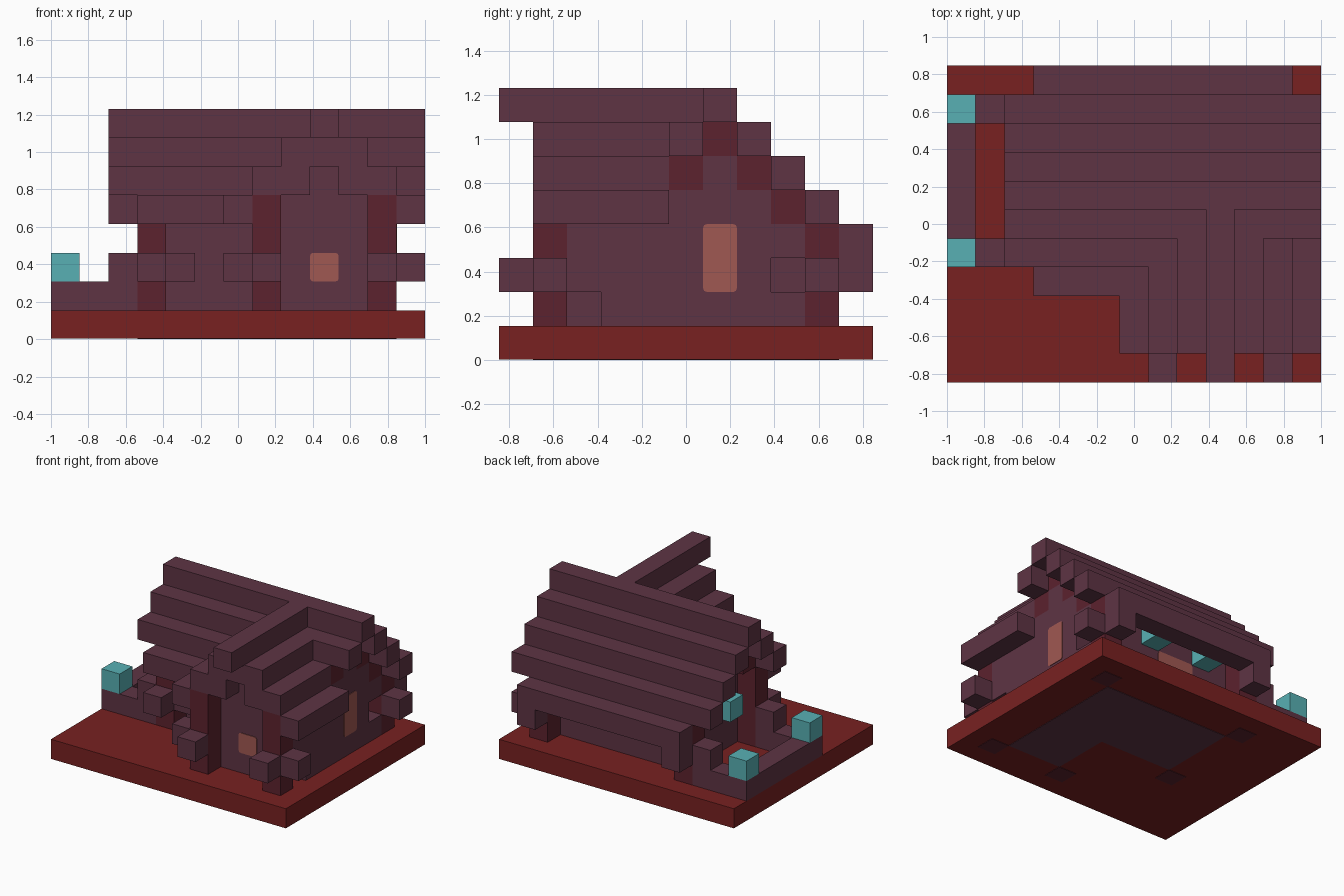
import bpy, bmesh
from mathutils import Matrix, Vector

cube = bpy.data.objects.get("Cube")
if cube:
    bpy.data.objects.remove(cube)

U = 2 / 13                       # one block
ORIGIN = Vector((-1, -5.5 * U, 0))


def material(name, rgb):
    lin = [((c / 255 + 0.055) / 1.055) ** 2.4 for c in rgb] + [1]
    m = bpy.data.materials.new(name)
    m.use_nodes = True
    m.diffuse_color = lin
    m.node_tree.nodes["Principled BSDF"].inputs["Base Color"].default_value = lin
    return m


PLUM = material("plum planks", (94, 52, 68))
RED = material("red ground", (120, 33, 33))
DARK = material("dark log", (92, 34, 46))
ORANGE = material("orange pane", (160, 88, 82))
TEAL = material("teal lamp", (88, 176, 180))


def add_box(bm, lo, hi):
    a, b = ORIGIN + Vector(lo) * U, ORIGIN + Vector(hi) * U
    mat = Matrix.Translation((a + b) / 2) @ Matrix.Diagonal((*(b - a), 1))
    return bmesh.ops.create_cube(bm, size=1, matrix=mat)["verts"]


def finish(name, bm, mat):
    mesh = bpy.data.meshes.new(name)
    bm.to_mesh(mesh)
    bm.free()
    mesh.materials.append(mat)
    bpy.context.collection.objects.link(bpy.data.objects.new(name, mesh))


def blocks(name, mat, cells):
    """Each entry gives x, y, z as a block index or an inclusive (first, last) range."""
    bm = bmesh.new()
    for cell in cells:
        spans = [s if isinstance(s, tuple) else (s, s) for s in cell]
        add_box(bm, [s[0] for s in spans], [s[1] + 1 for s in spans])
    finish(name, bm, mat)


def pane(name, lo, hi, axis):
    """Thin window plate with rounded corners; axis is its normal."""
    bm = bmesh.new()
    add_box(bm, lo, hi)
    edges = [e for e in bm.edges
             if abs((e.verts[0].co - e.verts[1].co)[axis]) > 1e-4]
    bmesh.ops.bevel(bm, geom=edges, offset=0.018, segments=2, profile=0.5, affect='EDGES')
    finish(name, bm, ORANGE)


# Ground slab, with floor and post ends showing underneath
bm = bmesh.new()
add_box(bm, (0, 0, 0.02), (13, 11, 1))
finish("ground_slab", bm, RED)
bm = bmesh.new()
add_box(bm, (4, 5, 0), (11, 9, 0.04))
add_box(bm, (8, 2, 0), (11, 5, 0.04))
finish("floor_underside", bm, PLUM)

# Corner posts: x, y, top block
POSTS = [(3, 4, 4), (3, 9, 3), (11, 9, 3), (7, 1, 4), (11, 1, 4)]
bm = bmesh.new()
for x, y, top in POSTS:
    add_box(bm, (x, y, 0), (x + 1, y + 1, 0.04))
finish("post_ends", bm, DARK)
blocks("corner_posts", DARK, [(x, y, (1, top)) for x, y, top in POSTS])

# House body and front wing
blocks("main_walls", PLUM, [
    ((4, 10), (5, 8), (1, 4)), ((4, 10), (5, 7), 5), ((4, 10), 6, 6),
    ((4, 10), 4, 4)])
blocks("wing_walls", PLUM, [((8, 10), (2, 4), (1, 5)), (9, (2, 4), 6)])
blocks("left_wall", PLUM, [
    (11, (3, 8), 1), (11, (2, 7), 2), (11, (2, 8), 3), (11, (2, 7), 4), (11, 6, 5)])

# Dark stepped trim below the main gables
blocks("gable_trim", DARK, [
    (x, y, z) for x in (3, 11) for y, z in ((8, 4), (7, 5), (6, 6), (5, 5))])

# Beam ends crossing the posts
blocks("beam_ends", PLUM, [
    (2, 4, 2), (3, 3, 2), (4, 4, 2), (2, 9, 2), (3, 10, 2),
    (12, 9, 2), (11, 10, 2), (6, 1, 2), (7, 0, 2), (12, 1, 2), (11, 0, 2)])
blocks("beam_cores", PLUM, [(6, (1, 2), 4)])

# Main roof: stepped bars along x
roof = [((2, 12), 6, 7), ((3, 11), 10, 3), ((3, 7), 3, 4), ((2, 11), 4, 5), ((2, 12), 5, 6)]
roof += [((2, 12), 6 + s, 7 - s) for s in (1, 2, 3)]
blocks("main_roof", PLUM, roof)

# Wing roof: stepped bars along y, mirrored about its ridge
wing = [(9, (0, 5), 7), (9, 1, 6)]
for side in (-1, 1):
    wing += [(9 + side * s, (1, 4), 7 - s) for s in (1, 2, 3)]
    wing.append((9 + side, 1, 5))
blocks("wing_roof", PLUM, wing)

# Low porch wall and lamps
blocks("porch_wall", PLUM, [(0, (4, 9), 1), ((1, 2), 4, 1), ((1, 2), 9, 1)])
blocks("lamps", TEAL, [(0, 4, 2), (0, 9, 2), (3, 6, 3), (5, 9, 3), (8, 9, 3)])

# Windows
T = 0.03
pane("front_window", (9, 2 - T, 2), (10, 2 + T, 3), 1)
pane("left_window", (12 - T, 6, 2), (12 + T, 7, 4), 0)
pane("back_window", (6, 9 - T, 2), (8, 9 + T, 3), 1)
